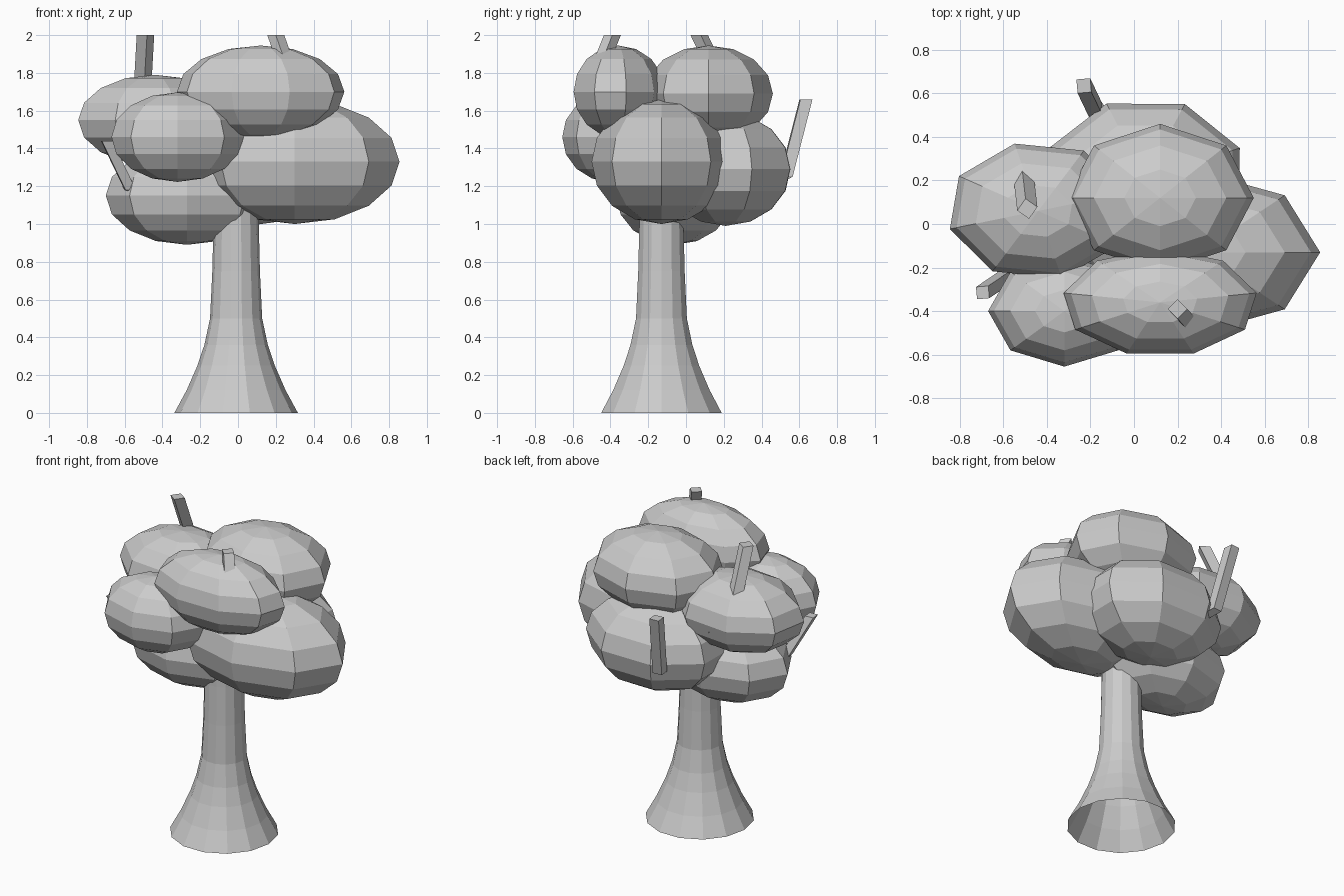
import bpy
import bmesh
from math import cos, sin, pi, radians
from mathutils import Matrix, Vector

if "Cube" in bpy.data.objects:
    bpy.data.objects.remove(bpy.data.objects["Cube"])

grey = bpy.data.materials.new("plain_grey")
grey.use_nodes = True
colour = (0.6, 0.6, 0.6, 1)
grey.diffuse_color = colour
grey.node_tree.nodes["Principled BSDF"].inputs["Base Color"].default_value = colour


def add_object(name, bm):
    bmesh.ops.recalc_face_normals(bm, faces=bm.faces[:])
    mesh = bpy.data.meshes.new(name)
    bm.to_mesh(mesh)
    bm.free()
    mesh.materials.append(grey)
    obj = bpy.data.objects.new(name, mesh)
    bpy.context.collection.objects.link(obj)
    return obj


def sweep(name, stations, sides, turn=0, cap_top=True):
    """Join horizontal rings, each given as (centre, radius)."""
    bm = bmesh.new()
    rings = []
    for centre, radius in stations:
        angles = [radians(turn) + 2 * pi * i / sides for i in range(sides)]
        rings.append([bm.verts.new(Vector(centre) + Vector((radius * cos(a), radius * sin(a), 0)))
                      for a in angles])
    for low, high in zip(rings, rings[1:]):
        for i in range(sides):
            j = (i + 1) % sides
            bm.faces.new((low[i], low[j], high[j], high[i]))
    if cap_top:
        bm.faces.new(rings[-1])
    return add_object(name, bm)


def blob(name, centre, radii, segments=8, turn=0):
    """Squashed low-poly sphere of foliage."""
    bm = bmesh.new()
    bmesh.ops.create_uvsphere(bm, u_segments=segments, v_segments=8, radius=1)
    place = (Matrix.Translation(centre) @ Matrix.Diagonal((*radii, 1))
             @ Matrix.Rotation(radians(turn), 4, 'Z'))
    bmesh.ops.transform(bm, matrix=place, verts=bm.verts[:])
    return add_object(name, bm)


# Flared trunk, open underneath
profile = [(0, 0.327), (0.12, 0.262), (0.25, 0.205), (0.36, 0.168), (0.5, 0.138),
           (0.75, 0.126), (1.0, 0.12), (1.2, 0.12)]
sweep("trunk", [((-0.01, -0.13, z), r) for z, r in profile], 14)

# Foliage clumps
blob("foliage_left", (0.3, -0.13, 1.33), (0.555, 0.37, 0.33))
blob("foliage_back", (0.05, 0.21, 1.29), (0.47, 0.37, 0.3), 8, 22)
blob("foliage_low_right", (-0.27, -0.06, 1.15), (0.43, 0.31, 0.26))
blob("foliage_high_right", (-0.44, 0.06, 1.55), (0.42, 0.32, 0.24), 8, 15)
blob("foliage_front_right", (-0.32, -0.4, 1.46), (0.35, 0.255, 0.237))
blob("foliage_top_back", (0.12, 0.12, 1.69), (0.43, 0.34, 0.255))
blob("foliage_top_front", (0.12, -0.36, 1.7), (0.45, 0.25, 0.245), 9)

# Twigs poking out, listed from hidden root to tip
twigs = {
    "twig_high_right": ([(-0.4, 0.3, 1.5), (-0.505, 0.2, 1.73), (-0.49, 0.07, 2)], 0.047, 10),
    "twig_top": ([(0.2, -0.38, 1.75), (0.235, -0.43, 1.9), (0.2, -0.39, 2)], 0.045, 0),
    "twig_back": ([(-0.08, 0.38, 1.17), (-0.18, 0.53, 1.25), (-0.23, 0.635, 1.66)], 0.045, 50),
    "twig_front_right": ([(-0.48, -0.15, 1.15), (-0.57, -0.23, 1.18), (-0.695, -0.315, 1.44)], 0.04, 50),
}
for name, (path, radius, turn) in twigs.items():
    sweep(name, [(p, radius) for p in path], 4, turn)
